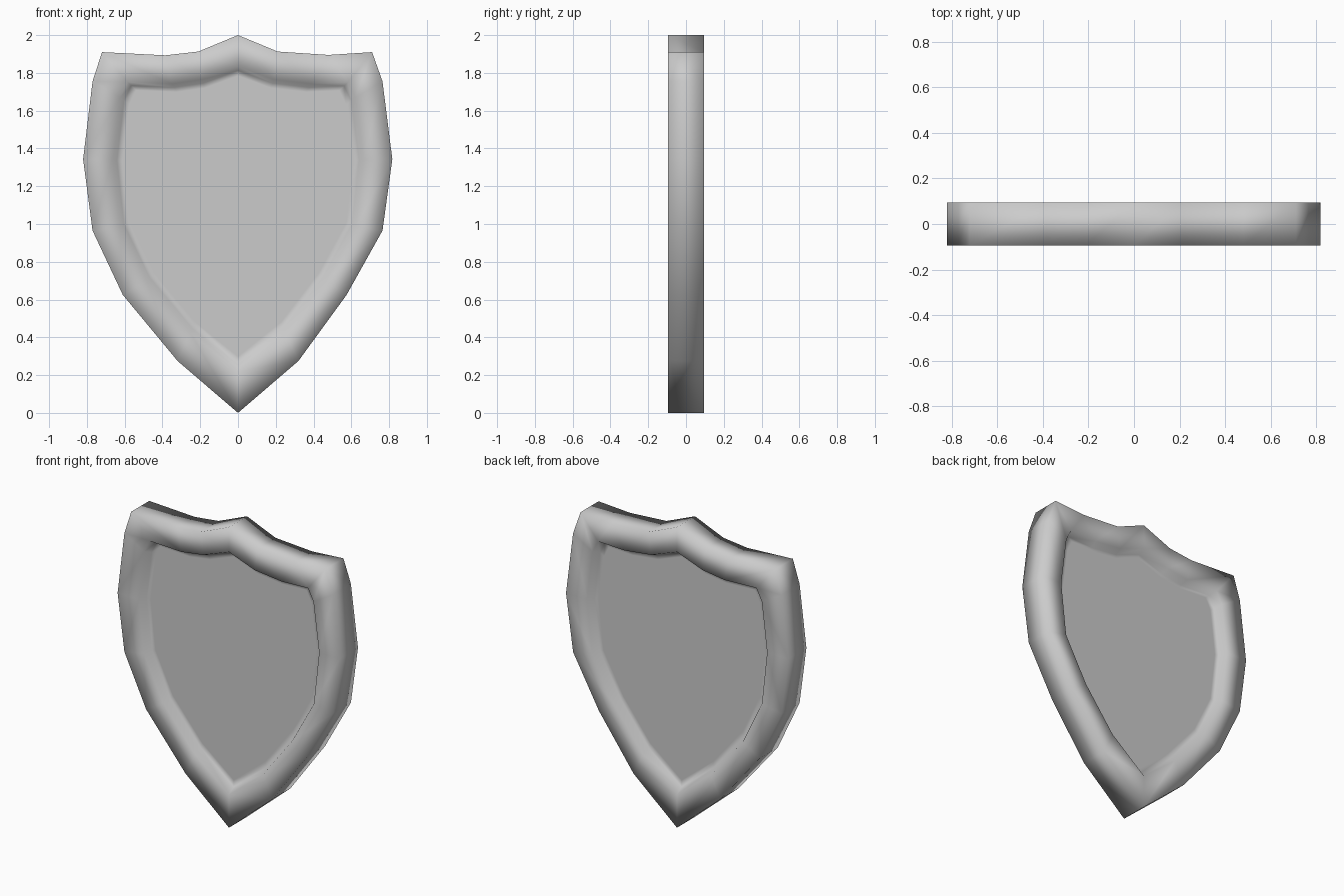
import bpy, bmesh

if "Cube" in bpy.data.objects:
    bpy.data.objects.remove(bpy.data.objects["Cube"])

# Shield outline and inner rim edge (x, z), clockwise from the top point
outer = [(0, 2), (.21, 1.913), (.48, 1.895), (.71, 1.91), (.765, 1.755), (.817, 1.343),
         (.765, .965), (.575, .625), (.32, .275), (0, 0),
         (-.32, .275), (-.61, .625), (-.77, .965), (-.82, 1.343), (-.77, 1.755),
         (-.72, 1.91), (-.385, 1.893), (-.21, 1.913)]
inner = [(0, 1.835), (.19, 1.765), (.39, 1.742), (.582, 1.75), (.622, 1.67), (.664, 1.343),
         (.625, .99), (.465, .70), (.25, .42), (0, .22),
         (-.25, .42), (-.485, .70), (-.625, .99), (-.664, 1.343), (-.625, 1.67),
         (-.585, 1.752), (-.35, 1.742), (-.19, 1.765)]
HALF, PANEL = 0.095, 0.045
CENTRE = (0, 1.2)


def shrink(points, amount):
    return [(x + (CENTRE[0] - x) * amount, z + (CENTRE[1] - z) * amount) for x, z in points]


bm = bmesh.new()


def ring(points, y):
    return [bm.verts.new((x, y, z)) for x, z in points]


def bridge(a, b):
    n = len(a)
    for i in range(n):
        j = (i + 1) % n
        bm.faces.new((a[i], a[j], b[j], b[i]))


# Raised rim and recessed panel on each side
edges = []
for side in (-1, 1):
    rings = [ring(outer, side * HALF),
             ring(inner, side * HALF),
             ring(shrink(inner, .035), side * PANEL),
             ring(shrink(inner, .08), side * PANEL)]
    for a, b in zip(rings, rings[1:]):
        bridge(a, b)
    bm.faces.new(rings[-1])
    edges.append(rings[0])

# Outer wall joining the two sides
bridge(edges[0], edges[1])
bmesh.ops.recalc_face_normals(bm, faces=bm.faces)
for f in bm.faces:
    f.smooth = True

mesh = bpy.data.meshes.new("shield")
bm.to_mesh(mesh)
bm.free()
shield = bpy.data.objects.new("shield", mesh)
bpy.context.collection.objects.link(shield)
